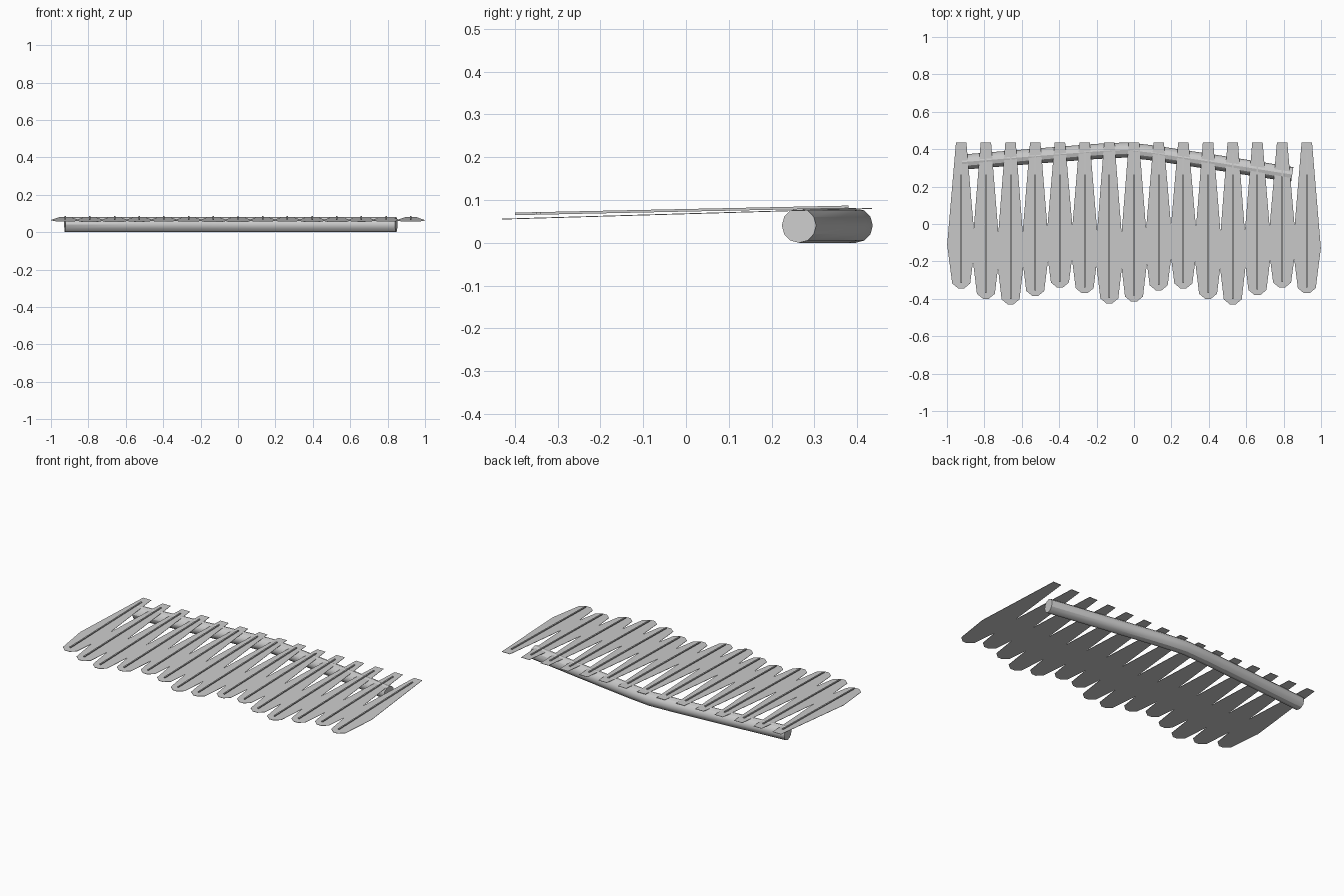
import bpy, bmesh
from mathutils import Vector

if "Cube" in bpy.data.objects:
    bpy.data.objects.remove(bpy.data.objects["Cube"])

TIPS = [-0.345, -0.40, -0.43, -0.385, -0.34, -0.37, -0.425, -0.415,
        -0.355, -0.345, -0.40, -0.43, -0.38, -0.34, -0.37]
ROOT_Y, ROOT_Z, SLOPE = 0.435, 0.0805, 0.029


def plane_z(y):
    return ROOT_Z - (ROOT_Y - y) * SLOPE


def mesh_object(name, bm):
    bmesh.ops.recalc_face_normals(bm, faces=bm.faces)
    me = bpy.data.meshes.new(name)
    bm.to_mesh(me)
    bm.free()
    ob = bpy.data.objects.new(name, me)
    bpy.context.collection.objects.link(ob)
    return ob


def slab(name, outline, zfun, thick):
    """Flat closed sheet from a 2D outline, following a sloped plane."""
    bm = bmesh.new()
    top = [bm.verts.new((x, y, zfun(y) + thick / 2)) for x, y in outline]
    bot = [bm.verts.new((x, y, zfun(y) - thick / 2)) for x, y in outline]
    bm.faces.new(top)
    bm.faces.new(bot[::-1])
    n = len(outline)
    for i in range(n):
        j = (i + 1) % n
        bm.faces.new((top[i], bot[i], bot[j], top[j]))
    return mesh_object(name, bm)


# Feathers, each with a thin raised quill
for i, tip in enumerate(TIPS):
    x = -0.924 + i * 0.132
    length = ROOT_Y - tip
    half = [(0.028, ROOT_Y), (0.075, ROOT_Y - 0.70 * length),
            (0.048, tip + 0.027), (0.015, tip)]
    outline = [(x + w, y) for w, y in half] + [(x - w, y) for w, y in half[::-1]]
    slab(f"feather_{i + 1}", outline, plane_z, 0.002)
    y0, y1 = 0.38, tip + 0.03
    slab(f"quill_{i + 1}", [(x - 0.004, y0), (x + 0.004, y0), (x + 0.004, y1), (x - 0.004, y1)],
         lambda y: 0.084 - (0.38 - y) * 0.021, 0.006)

# Wing bone: bent round bar under the feather roots
curve = bpy.data.curves.new("wing_bone", 'CURVE')
curve.dimensions = '3D'
curve.bevel_depth = 0.0405
curve.bevel_resolution = 4
curve.use_fill_caps = True
path = [(-0.926, 0.33), (-0.5, 0.365), (-0.2, 0.388), (-0.04, 0.396), (0.1, 0.38), (0.45, 0.327), (0.846, 0.264)]
spline = curve.splines.new('POLY')
spline.points.add(len(path) - 1)
for p, (x, y) in zip(spline.points, path):
    p.co = (x, y, 0.0405, 1)
bone = bpy.data.objects.new("wing_bone", curve)
bpy.context.collection.objects.link(bone)
bpy.context.view_layer.objects.active = bone
bone.select_set(True)
bpy.ops.object.convert(target='MESH')
bpy.ops.object.shade_smooth_by_angle()
